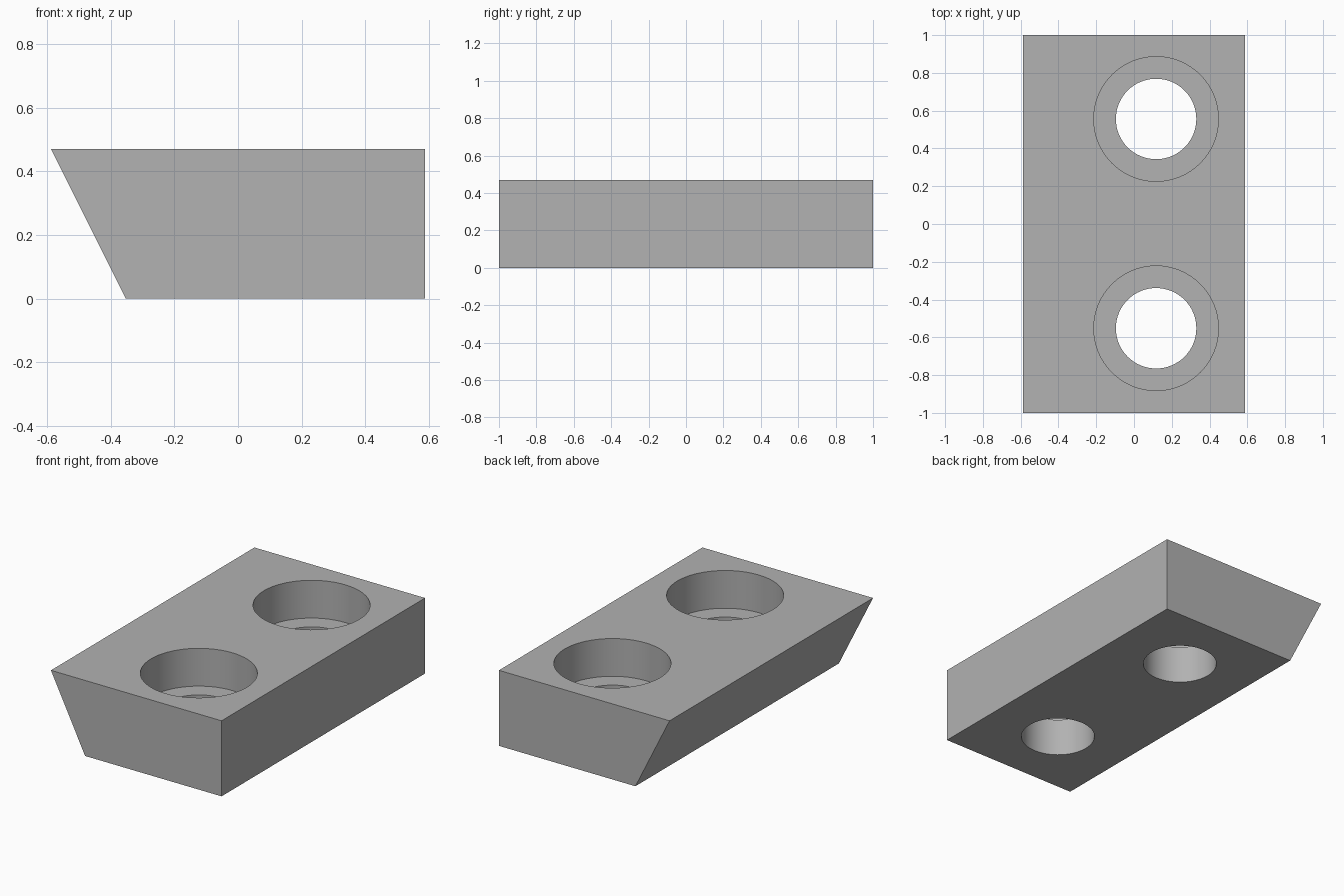
import bpy
import bmesh
import math
from mathutils import Matrix, Vector

cube = bpy.data.objects.get("Cube")
if cube:
    bpy.data.objects.remove(cube, do_unlink=True)

HEIGHT = 0.47
FLOOR = 0.235          # ledge height of the counterbores
HOLE_X = 0.117
HOLE_YS = (-0.552, 0.556)
BORE_R, COUNTERBORE_R = 0.213, 0.33

grey = bpy.data.materials.new("plain grey")
grey.use_nodes = True
colour = (0.445, 0.445, 0.445, 1)
grey.diffuse_color = colour
grey.node_tree.nodes["Principled BSDF"].inputs["Base Color"].default_value = colour


def make_object(name, bm):
    bmesh.ops.recalc_face_normals(bm, faces=bm.faces)
    mesh = bpy.data.meshes.new(name)
    bm.to_mesh(mesh)
    bm.free()
    mesh.materials.append(grey)
    obj = bpy.data.objects.new(name, mesh)
    bpy.context.collection.objects.link(obj)
    return obj


def extruded(name, profile, length):
    """Extrude an x-z outline along y, centred on y = 0."""
    bm = bmesh.new()
    face = bm.faces.new([bm.verts.new((x, -length / 2, z)) for x, z in profile])
    result = bmesh.ops.extrude_face_region(bm, geom=[face])
    moved = [v for v in result["geom"] if isinstance(v, bmesh.types.BMVert)]
    bmesh.ops.translate(bm, verts=moved, vec=(0, length, 0))
    return make_object(name, bm)


def stepped_cutter(name, y):
    """Revolve the stepped hole profile about a vertical axis."""
    profile = [(0, -0.1), (BORE_R, -0.1), (BORE_R, FLOOR),
               (COUNTERBORE_R, FLOOR), (COUNTERBORE_R, HEIGHT + 0.1),
               (0, HEIGHT + 0.1)]
    bm = bmesh.new()
    verts = [bm.verts.new((r, 0, z)) for r, z in profile]
    edges = [bm.edges.new(pair) for pair in zip(verts, verts[1:])]
    bmesh.ops.spin(bm, geom=verts + edges, cent=(0, 0, 0), axis=(0, 0, 1),
                   angle=math.tau, steps=64)
    bmesh.ops.remove_doubles(bm, verts=bm.verts, dist=0.0001)
    bmesh.ops.transform(bm, verts=bm.verts,
                        matrix=Matrix.Translation(Vector((HOLE_X, y, 0))))
    cutter = make_object(name, bm)
    cutter.hide_render = True
    return cutter


# Block with one slanted side
block = extruded("bevelled_block", [(-0.352, 0), (0.587, 0), (0.587, HEIGHT),
                                    (-0.587, HEIGHT)], 2)
bpy.context.view_layer.objects.active = block
block.select_set(True)

# Two counterbored through holes
for side, y in zip(("front", "back"), HOLE_YS):
    cutter = stepped_cutter(side + "_hole_cutter", y)
    cut = block.modifiers.new(side + "_hole", "BOOLEAN")
    cut.operation = "DIFFERENCE"
    cut.solver = "EXACT"
    cut.object = cutter
    bpy.ops.object.modifier_apply(modifier=cut.name)
    bpy.data.objects.remove(cutter, do_unlink=True)

# Smooth hole walls, crisp edges
bpy.ops.object.shade_smooth_by_angle(angle=math.radians(30))
